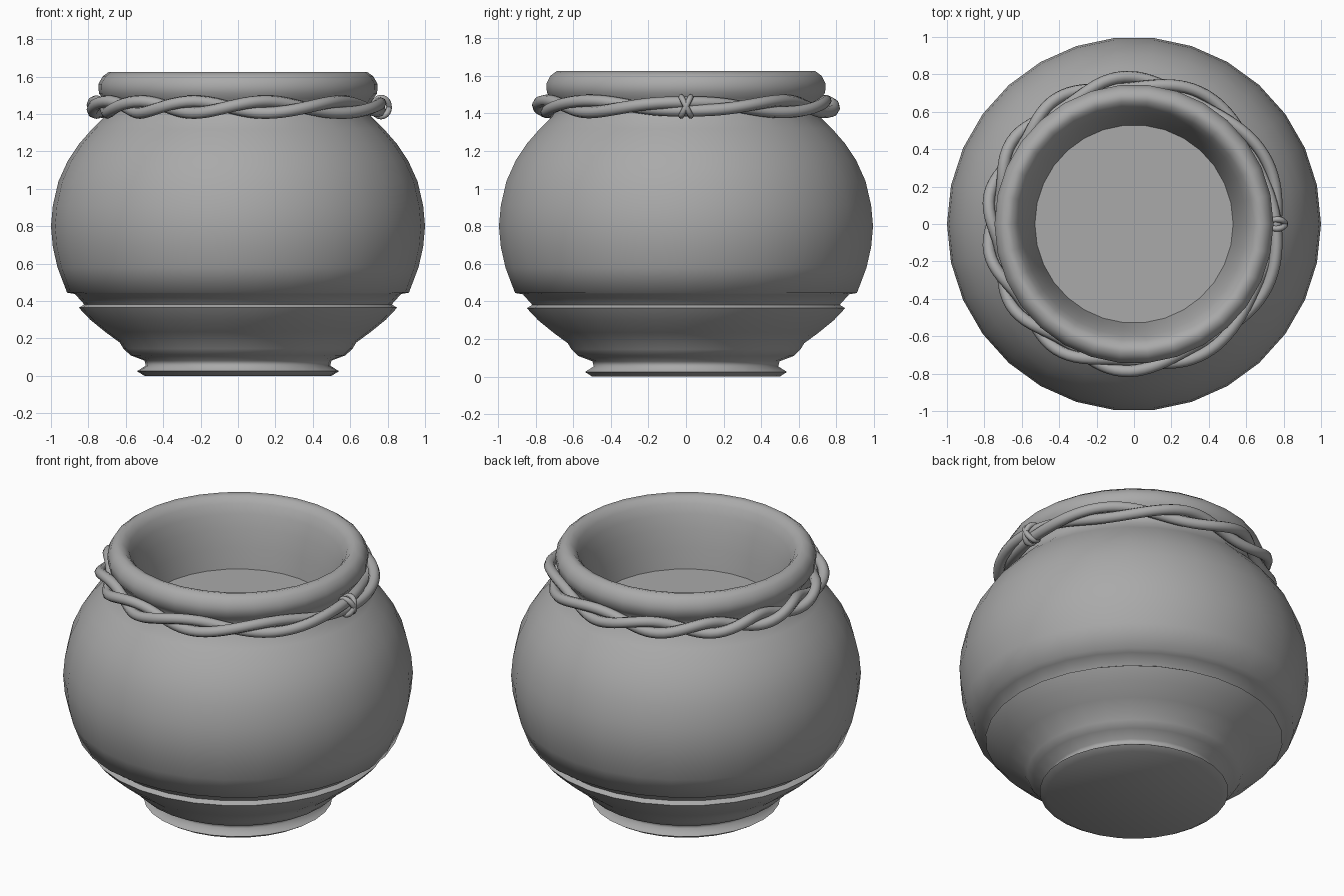
import bpy, bmesh, math
from math import sin, cos, pi, tau, radians

cube = bpy.data.objects.get("Cube")
if cube:
    bpy.data.objects.remove(cube, do_unlink=True)

grey = bpy.data.materials.new("plain grey clay")
grey.use_nodes = True
shade = (0.4, 0.4, 0.4, 1)
grey.diffuse_color = shade
grey.node_tree.nodes["Principled BSDF"].inputs["Base Color"].default_value = shade

SIDES = 30


def finish(name, bm, angle):
    """Turn a bmesh into a named, coloured, smoothly shaded object."""
    bmesh.ops.recalc_face_normals(bm, faces=bm.faces)
    mesh = bpy.data.meshes.new(name)
    bm.to_mesh(mesh)
    bm.free()
    mesh.materials.append(grey)
    obj = bpy.data.objects.new(name, mesh)
    bpy.context.collection.objects.link(obj)
    bpy.ops.object.select_all(action='DESELECT')
    obj.select_set(True)
    bpy.context.view_layer.objects.active = obj
    bpy.ops.object.shade_smooth_by_angle(angle=radians(angle))
    return obj


def lathe(name, profile):
    """Revolve (radius, height) points; both ends are closed with a disc."""
    bm = bmesh.new()
    rings = [[bm.verts.new((r * cos(tau * i / SIDES), r * sin(tau * i / SIDES), z))
              for i in range(SIDES)] for r, z in profile]
    for a, b in zip(rings, rings[1:]):
        for i in range(SIDES):
            j = (i + 1) % SIDES
            bm.faces.new((a[i], a[j], b[j], b[i]))
    bm.faces.new(rings[0])
    bm.faces.new(rings[-1])
    return finish(name, bm, 72)


def closed_tube(name, point, steps, radius):
    """Sweep a round section along a closed path given by a function of 0..1."""
    curve = bpy.data.curves.new(name, 'CURVE')
    curve.dimensions = '3D'
    curve.bevel_depth = radius
    curve.bevel_resolution = 2
    spline = curve.splines.new('POLY')
    spline.points.add(steps - 1)
    for i, p in enumerate(spline.points):
        p.co = (*point(i / steps), 1)
    spline.use_cyclic_u = True
    temp = bpy.data.objects.new(name + " path", curve)
    bpy.context.collection.objects.link(temp)
    bm = bmesh.new()
    bm.from_mesh(temp.to_mesh())
    bpy.data.objects.remove(temp, do_unlink=True)
    return finish(name, bm, 60)


# Pot: foot, lower bowl, raised band, round belly, rim, rounded lip, throat and inner disc
foot = [(0.5, 0), (0.54, 0.025), (0.493, 0.055), (0.5, 0.082)]
bowl = [(0.575, 0.11), (0.612, 0.145), (0.632, 0.178), (0.71, 0.235), (0.79, 0.3), (0.835, 0.347)]
band = [(0.85, 0.365), (0.822, 0.382), (0.872, 0.438)]
belly = [(0.914, 0.445), (0.965, 0.58), (0.99, 0.69), (1, 0.8), (0.99, 0.91),
         (0.96, 1.04), (0.91, 1.15), (0.85, 1.24), (0.78, 1.32), (0.71, 1.39)]
rim = [(0.7, 1.44), (0.72, 1.48), (0.744, 1.51), (0.746, 1.56), (0.725, 1.6), (0.69, 1.626)]
throat = [(0.655, 1.618), (0.625, 1.585), (0.6, 1.53), (0.575, 1.45), (0.55, 1.34), (0.53, 1.215)]
lathe("pot", foot + bowl + band + belly + rim + throat)


# Two cords twisted round the neck, looser and closer together by the knot
def cord(phase):
    def point(t):
        a = tau * t - pi
        spread = 0.031 * (1 - 0.3 * math.exp(-(a / 0.3) ** 2))
        twist = 6 * a - 2 * sin(a) + phase
        r = 0.757 + spread * cos(twist)
        return r * cos(a), r * sin(a), 1.437 + spread * sin(twist)
    return point


for name, phase in (("first_cord", pi / 2), ("second_cord", -pi / 2)):
    closed_tube(name, cord(phase), 130, 0.032)


# Knot: two small crossed loops wrapped round the cords
def loop(lean):
    def point(t):
        up = 0.05 * sin(tau * t)
        return 0.765 + 0.043 * cos(tau * t), lean * up, 1.437 + up
    return point


for name, lean in (("knot_loop_left", 0.5), ("knot_loop_right", -0.5)):
    closed_tube(name, loop(lean), 20, 0.016)
